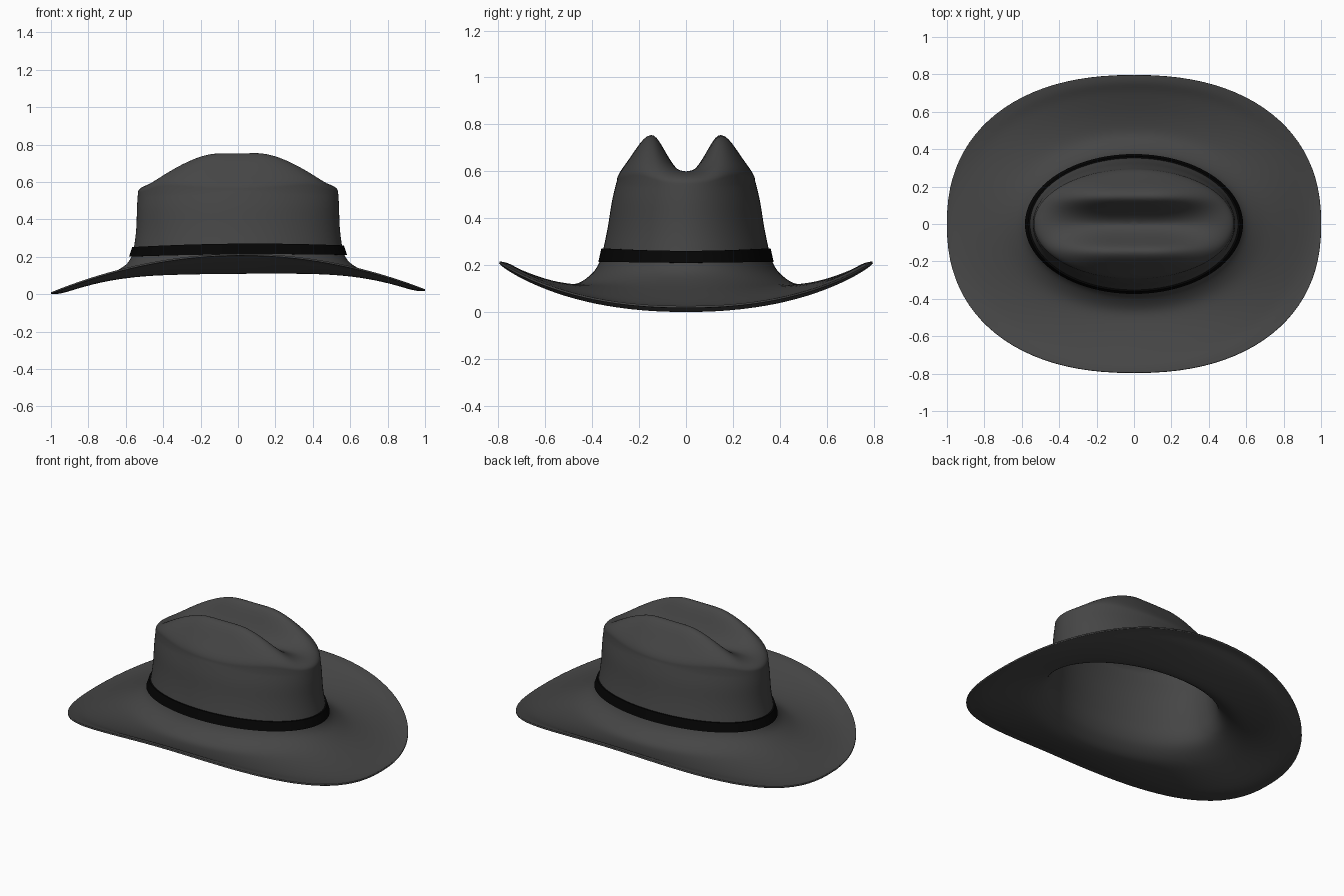
import bpy, bmesh, math

if "Cube" in bpy.data.objects:
    bpy.data.objects.remove(bpy.data.objects["Cube"])

SEG = 96


def material(name, v):
    m = bpy.data.materials.new(name)
    m.diffuse_color = (v, v, v, 1)
    m.use_nodes = True
    m.node_tree.nodes["Principled BSDF"].inputs["Base Color"].default_value = m.diffuse_color
    return m


felt = material("charcoal felt", 0.06)
black = material("black ribbon", 0.0015)


def smooth(e0, e1, v):
    t = max(0, min(1, (v - e0) / (e1 - e0)))
    return t * t * (3 - 2 * t)


def ring(a, b, zx, zy, n=2.0):
    """Oval ring whose height varies between its ends (zx) and sides (zy)."""
    pts = []
    for i in range(SEG):
        t = 2 * math.pi * i / SEG
        c, s = math.cos(t), math.sin(t)
        x = a * math.copysign(abs(c) ** (2 / n), c)
        y = b * math.copysign(abs(s) ** (2 / n), s)
        u = (x / a) ** 2
        pts.append((x, y, zx * u + zy * (1 - u) + 0.008 * x))
    return pts


def catmull(rows, steps):
    out = []
    for i in range(len(rows) - 1):
        p = [rows[max(0, min(len(rows) - 1, i + k))] for k in (-1, 0, 1, 2)]
        for j in range(steps):
            t = j / steps
            out.append([0.5 * (2 * q1 + (q2 - q0) * t + (2 * q0 - 5 * q1 + 4 * q2 - q3) * t * t
                               + (3 * q1 - q0 - 3 * q2 + q3) * t ** 3)
                        for q0, q1, q2, q3 in zip(*p)])
    return out + [list(rows[-1])]


def loft(name, rings, mat, centre=None, closed=False, angle=50):
    bm = bmesh.new()
    vs = [[bm.verts.new(p) for p in r] for r in rings]
    pairs = list(zip(vs, vs[1:])) + ([(vs[-1], vs[0])] if closed else [])
    for r0, r1 in pairs:
        for i in range(SEG):
            j = (i + 1) % SEG
            bm.faces.new((r0[i], r1[i], r1[j], r0[j]))
    if centre:
        c = bm.verts.new(centre)
        for i in range(SEG):
            bm.faces.new((c, vs[0][i], vs[0][(i + 1) % SEG]))
    if closed:
        bmesh.ops.recalc_face_normals(bm, faces=bm.faces)
    me = bpy.data.meshes.new(name)
    bm.to_mesh(me)
    bm.free()
    ob = bpy.data.objects.new(name, me)
    bpy.context.collection.objects.link(ob)
    me.materials.append(mat)
    bpy.ops.object.select_all(action='DESELECT')
    ob.select_set(True)
    bpy.context.view_layer.objects.active = ob
    bpy.ops.object.shade_smooth_by_angle(angle=math.radians(angle))
    return ob


# Creased crown top: rounded oval, two long ridges and a centre groove
A, B = 0.535, 0.295


def top_z(x, y):
    rho = min(1, math.hypot(x / A, y / B))
    along = 1 - smooth(0.10, 0.58, abs(x))
    d = abs(y) - 0.148
    ridge = math.exp(-(d / (0.095 if d > 0 else 0.073)) ** 2)
    groove = math.exp(-(y / 0.06) ** 2)
    return (0.545 + 0.07 * math.sqrt(max(0, 1 - rho ** 5))
            + along * (0.14 * ridge - 0.03 * groove) + 0.004 * x)


rings = []
for k in range(1, 29):
    f = math.sin(k / 28 * math.pi / 2)
    rings.append([(x, y, top_z(x, y)) for x, y, _ in ring(A * f, B * f, 0, 0)])

# Crown wall, flare and brim: x radius, y radius, end height, side height, roundness
rows = [(0.535, 0.295, 0.545, 0.56, 2), (0.540, 0.316, 0.47, 0.47, 2),
        (0.543, 0.332, 0.37, 0.37, 2), (0.551, 0.348, 0.29, 0.29, 2),
        (0.566, 0.368, 0.215, 0.215, 2), (0.600, 0.405, 0.162, 0.16, 2.02),
        (0.675, 0.475, 0.118, 0.119, 2.06), (0.780, 0.570, 0.076, 0.132, 2.12),
        (0.900, 0.690, 0.033, 0.174, 2.2), (0.965, 0.755, 0.018, 0.206, 2.25),
        (1.000, 0.795, 0.018, 0.216, 2.28)]
rings += [ring(a, b, zx, zy, n) for a, b, zx, zy, n in catmull(rows, 5)[1:]]
hat = loft("hat_crown_and_brim", rings, felt, centre=(0, 0, top_z(0, 0)))

# Thin felt thickness towards the inside
sol = hat.modifiers.new("thickness", 'SOLIDIFY')
sol.thickness = 0.009
sol.offset = -1

# Ribbon band around the base of the crown
band = [ring(0.583, 0.374, 0.205, 0.213), ring(0.566, 0.361, 0.256, 0.270),
        ring(0.554, 0.350, 0.256, 0.270), ring(0.566, 0.366, 0.205, 0.213)]
loft("hat_band", band, black, closed=True, angle=30)
